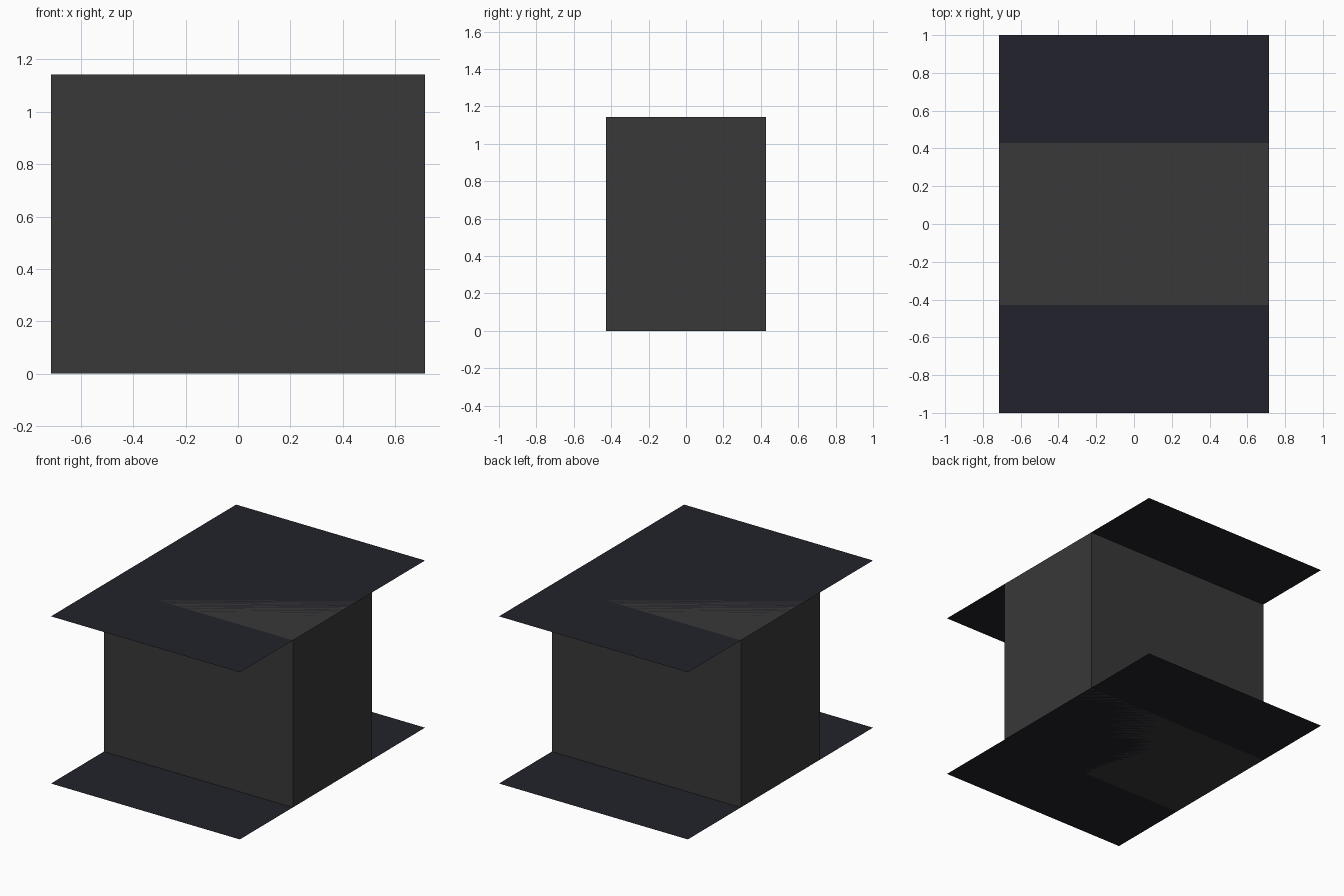
import bpy

if "Cube" in bpy.data.objects:
    bpy.data.objects.remove(bpy.data.objects["Cube"])

HALF_X, HALF_Y, HEIGHT = 5 / 7, 3 / 7, 8 / 7


def material(name, color):
    mat = bpy.data.materials.new(name)
    mat.diffuse_color = (*color, 1)
    mat.use_nodes = True
    mat.node_tree.nodes["Principled BSDF"].inputs["Base Color"].default_value = mat.diffuse_color
    return mat


def finish(name, scale, mat):
    obj = bpy.context.object
    obj.name = name
    obj.scale = scale
    bpy.ops.object.transform_apply(location=False, rotation=False, scale=True)
    obj.data.materials.append(mat)


core_mat = material("dark_grey", (0.04, 0.04, 0.04))
panel_mat = material("dark_blue_grey", (0.016, 0.016, 0.025))

# Central block
bpy.ops.mesh.primitive_cube_add(size=2, location=(0, 0, HEIGHT / 2))
finish("core_block", (HALF_X, HALF_Y, HEIGHT / 2), core_mat)

# Thin flat panels lying on the block's bottom and top, overhanging front and back
for name, z in (("bottom_panel", 0), ("top_panel", HEIGHT)):
    bpy.ops.mesh.primitive_plane_add(size=2, location=(0, 0, z))
    finish(name, (HALF_X, 1, 1), panel_mat)
